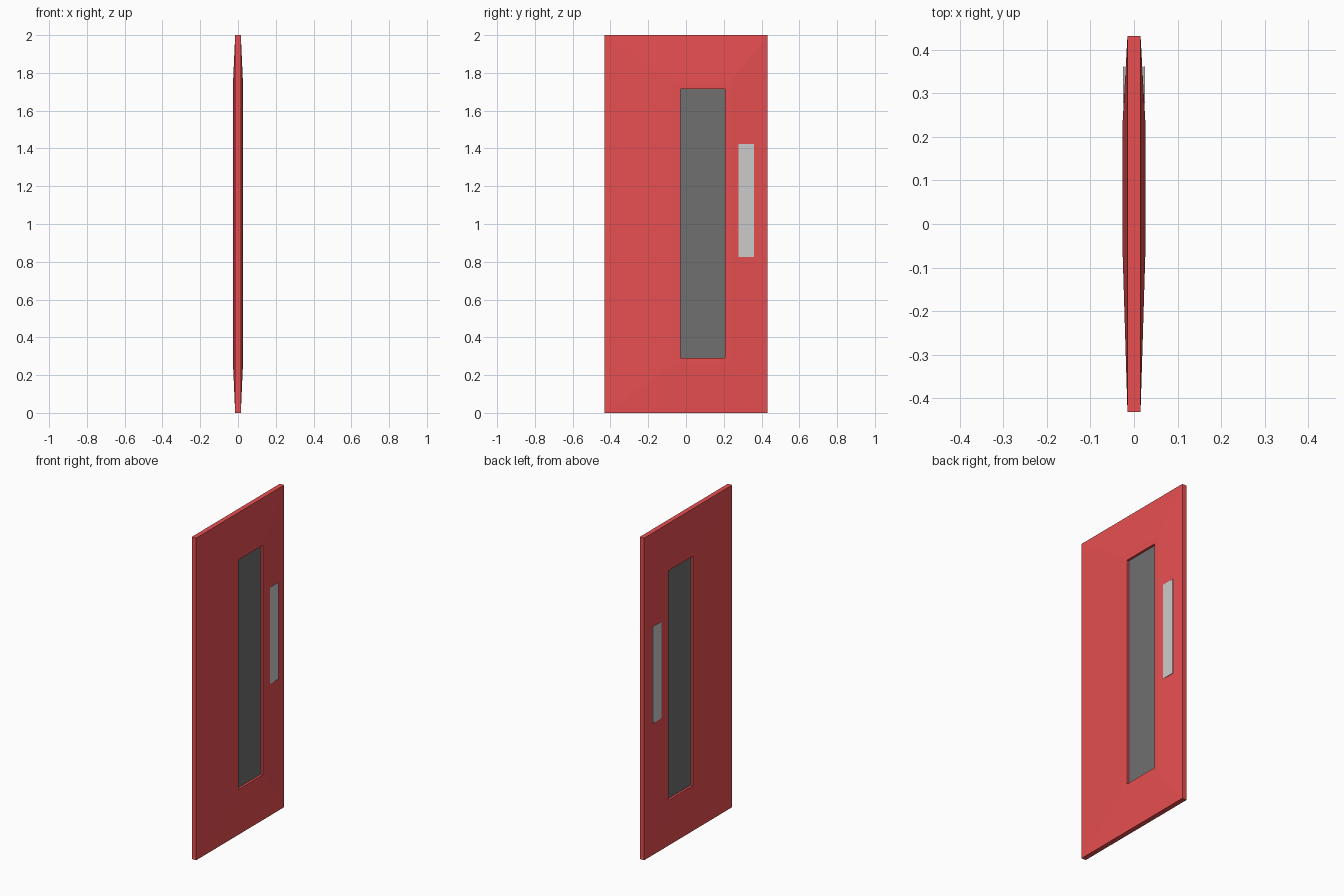
import bpy, bmesh

if "Cube" in bpy.data.objects:
    bpy.data.objects.remove(bpy.data.objects["Cube"])

def material(name, rgb):
    m = bpy.data.materials.new(name)
    m.diffuse_color = (*rgb, 1)
    m.use_nodes = True
    m.node_tree.nodes["Principled BSDF"].inputs["Base Color"].default_value = m.diffuse_color
    return m

def make(name, bm, mat):
    bmesh.ops.recalc_face_normals(bm, faces=bm.faces)
    me = bpy.data.meshes.new(name)
    bm.to_mesh(me)
    bm.free()
    ob = bpy.data.objects.new(name, me)
    bpy.context.collection.objects.link(ob)
    me.materials.append(mat)
    return ob

def box(name, lo, hi, mat):
    bm = bmesh.new()
    bmesh.ops.create_cube(bm, size=1)
    for v in bm.verts:
        v.co = [(a + b) / 2 + c * (b - a) for a, b, c in zip(lo, hi, v.co)]
    return make(name, bm, mat)

red = material("door_red", (0.8, 0.077, 0.082))
dark = material("window_grey", (0.16, 0.16, 0.16))
light = material("handle_grey", (0.7, 0.7, 0.7))

# Door panel: rectangular rings from the glass, over the raised frame and rim, to the other side
half = [(0.012, -0.03, 0.207, 0.29, 1.715),
        (0.026, -0.03, 0.207, 0.29, 1.715),
        (0.026, -0.07, 0.235, 0.25, 1.755),
        (0.015, -0.432, 0.432, 0.0, 2.0)]
rings = half + [(-r[0], *r[1:]) for r in reversed(half)]
bm = bmesh.new()
loops = [[bm.verts.new((x, y, z)) for y, z in ((y0, z0), (y1, z0), (y1, z1), (y0, z1))]
         for x, y0, y1, z0, z1 in rings]
for a, b in zip(loops, loops[1:]):
    for i in range(4):
        j = (i + 1) % 4
        bm.faces.new((a[i], a[j], b[j], b[i]))
bm.faces.new(loops[0])
bm.faces.new(loops[-1])
door = make("door_panel", bm, red)

# Recessed window panes are the two end caps of the ring stack
door.data.materials.append(dark)
for p in door.data.polygons:
    if all(abs(abs(door.data.vertices[v].co.x) - 0.012) < 1e-4 for v in p.vertices):
        p.material_index = 1

# Thin handle plates on both faces
for side, s in (("right", 1), ("left", -1)):
    x = sorted((s * 0.0215, s * 0.0248))
    box("handle_plate_" + side, (x[0], 0.278, 0.825), (x[1], 0.361, 1.423), light)
